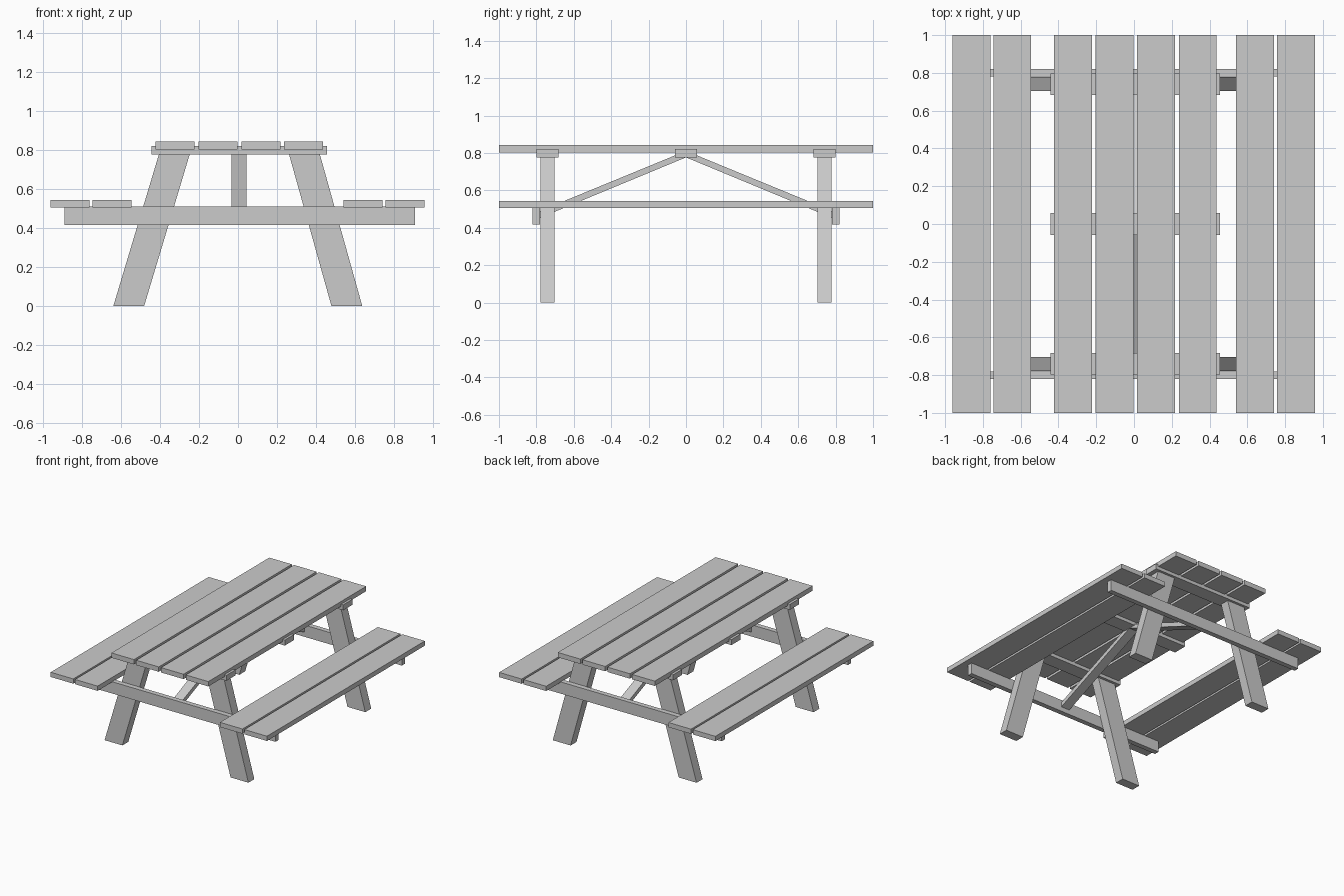
import bpy
import bmesh
from mathutils import Vector

default_cube = bpy.data.objects.get("Cube")
if default_cube:
    bpy.data.objects.remove(default_cube, do_unlink=True)

# Single wood colour
wood = bpy.data.materials.new("plain_grey")
wood.use_nodes = True
GREY = (0.6, 0.6, 0.6, 1)
wood.diffuse_color = GREY
wood.node_tree.nodes["Principled BSDF"].inputs["Base Color"].default_value = GREY


def prism(name, profile, push):
    """Extrude a flat outline of 3D points along the push vector."""
    bm = bmesh.new()
    face = bm.faces.new([bm.verts.new(p) for p in profile])
    result = bmesh.ops.extrude_face_region(bm, geom=[face])
    moved = [v for v in result["geom"] if isinstance(v, bmesh.types.BMVert)]
    bmesh.ops.translate(bm, verts=moved, vec=Vector(push))
    bmesh.ops.recalc_face_normals(bm, faces=bm.faces)
    mesh = bpy.data.meshes.new(name)
    bm.to_mesh(mesh)
    bm.free()
    mesh.materials.append(wood)
    obj = bpy.data.objects.new(name, mesh)
    bpy.context.collection.objects.link(obj)
    return obj


def box(name, x, y, z):
    """Box from (min, max) ranges."""
    outline = [(x[0], y[0], z[0]), (x[1], y[0], z[0]),
               (x[1], y[0], z[1]), (x[0], y[0], z[1])]
    return prism(name, outline, (0, y[1] - y[0], 0))


def plank(name, centre, z):
    return box(name, (centre - 0.1, centre + 0.1), (-1, 1), z)


# Table top planks
for i in range(4):
    plank(f"top_plank_{i + 1}", 0.007 + (i - 1.5) * 0.22, (0.803, 0.842))

# Bench planks, two each side
for side, centres in (("right", (-0.861, -0.645)), ("left", (0.64, 0.857))):
    for part, centre in zip(("a", "b"), centres):
        plank(f"{side}_bench_plank_{part}", centre, (0.505, 0.543))

# Cleats under the table top
for label, y in (("front", -0.74), ("middle", 0), ("back", 0.74)):
    box(f"{label}_cleat", (-0.443, 0.456), (y - 0.058, y + 0.058), (0.776, 0.82))

for label, s in (("front", -1), ("back", 1)):
    # Bench support beam outside the legs
    box(f"{label}_beam", (-0.89, 0.907), sorted((s * 0.78, s * 0.82)), (0.416, 0.51))

    # Slanted legs with level cuts at both ends
    for side, foot, head in (("right", -0.56, -0.327), ("left", 0.558, 0.341)):
        w = 0.079
        outline = [(foot - w, s * 0.703, 0), (foot + w, s * 0.703, 0),
                   (head + w, s * 0.703, 0.776), (head - w, s * 0.703, 0.776)]
        prism(f"{label}_{side}_leg", outline, (0, s * 0.075, 0))

    # Diagonal brace from the beam to the middle cleat
    outline = [(-0.033, s * 0.78, 0.453), (-0.033, s * 0.78, 0.49),
               (-0.033, 0, 0.811), (-0.033, 0, 0.776)]
    prism(f"{label}_brace", outline, (0.077, 0, 0))
